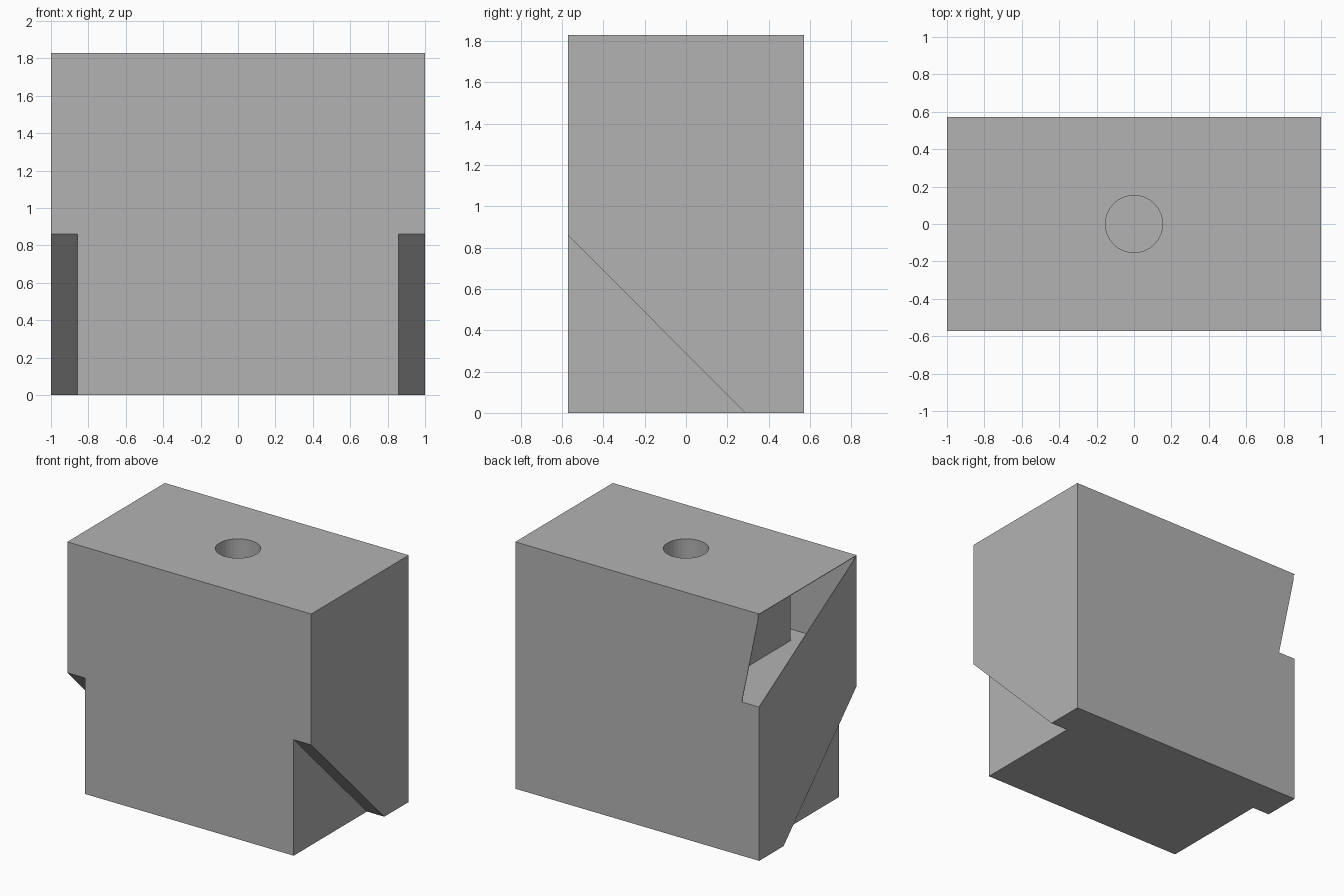
import bpy
import bmesh
from mathutils import Vector

if "Cube" in bpy.data.objects:
    bpy.data.objects.remove(bpy.data.objects["Cube"], do_unlink=True)

WIDTH, DEPTH, HEIGHT = 1.0, 0.571, 1.83   # half width, half depth, full height
FLOOR = 1.14                              # level of the inner floor
SKIN = 0.004                              # thickness of the shell
NOTCH = 0.857                             # inner face of the corner notches

grey = bpy.data.materials.new("plain grey")
grey.use_nodes = True
grey.diffuse_color = (0.45, 0.45, 0.45, 1)
grey.node_tree.nodes["Principled BSDF"].inputs["Base Color"].default_value = grey.diffuse_color


def finish(name, bm):
    bmesh.ops.recalc_face_normals(bm, faces=bm.faces)
    mesh = bpy.data.meshes.new(name)
    bm.to_mesh(mesh)
    bm.free()
    mesh.materials.append(grey)
    obj = bpy.data.objects.new(name, mesh)
    bpy.context.collection.objects.link(obj)
    return obj


def prism(name, points, sweep):
    """Extrude a closed 3D outline along a sweep vector."""
    bm = bmesh.new()
    face = bm.faces.new([bm.verts.new(p) for p in points])
    result = bmesh.ops.extrude_face_region(bm, geom=[face], use_keep_orig=True)
    verts = [v for v in result["geom"] if isinstance(v, bmesh.types.BMVert)]
    bmesh.ops.translate(bm, verts=verts, vec=Vector(sweep))
    return finish(name, bm)


def box(name, half_x, half_y, low, high):
    corners = [(-half_x, -half_y, low), (half_x, -half_y, low),
               (half_x, half_y, low), (-half_x, half_y, low)]
    return prism(name, corners, (0, 0, high - low))


def cut(target, cutter):
    """Subtract the cutter from the target, then discard it."""
    mod = target.modifiers.new("cut", 'BOOLEAN')
    mod.operation = 'DIFFERENCE'
    mod.solver = 'EXACT'
    mod.object = cutter
    bpy.context.view_layer.objects.active = target
    bpy.ops.object.modifier_apply(modifier=mod.name)
    bpy.data.objects.remove(cutter, do_unlink=True)


# Main block
block = box("block", WIDTH, DEPTH, 0, HEIGHT)

# Sloped notches in both lower front corners
slope = [(-DEPTH, 0.86), (0.286, 0), (0.286, -0.1), (-0.7, -0.1), (-0.7, 0.86)]
for side in (-1, 1):
    outline = [(side * NOTCH, y, z) for y, z in slope]
    cut(block, prism("notch_cutter", outline, (side * 0.3, 0, 0)))

# Upper chamber around a central core
chamber = box("chamber_cutter", WIDTH - SKIN, DEPTH - SKIN, FLOOR, HEIGHT - SKIN)
cut(chamber, box("core", 0.567, 0.417, FLOOR - 0.1, HEIGHT + 0.1))
cut(block, chamber)

# Triangular openings in the upper side and back walls
top = HEIGHT - SKIN
side_gap = [(-DEPTH, top), (DEPTH, FLOOR), (0.6, FLOOR), (0.6, top)]
cut(block, prism("side_gap_cutter", [(-1.02, y, z) for y, z in side_gap], (0.03, 0, 0)))
back_gap = [(-1.02, top), (-WIDTH, top), (-NOTCH, FLOOR), (-1.02, FLOOR)]
cut(block, prism("back_gap_cutter", [(x, 0.56, z) for x, z in back_gap], (0, 0.03, 0)))

# Round blind hole in the top
bm = bmesh.new()
bmesh.ops.create_cone(bm, cap_ends=True, segments=32, radius1=0.153, radius2=0.153, depth=1)
bmesh.ops.translate(bm, verts=bm.verts, vec=(0, 0, FLOOR + 0.5))
cut(block, finish("hole_cutter", bm))
